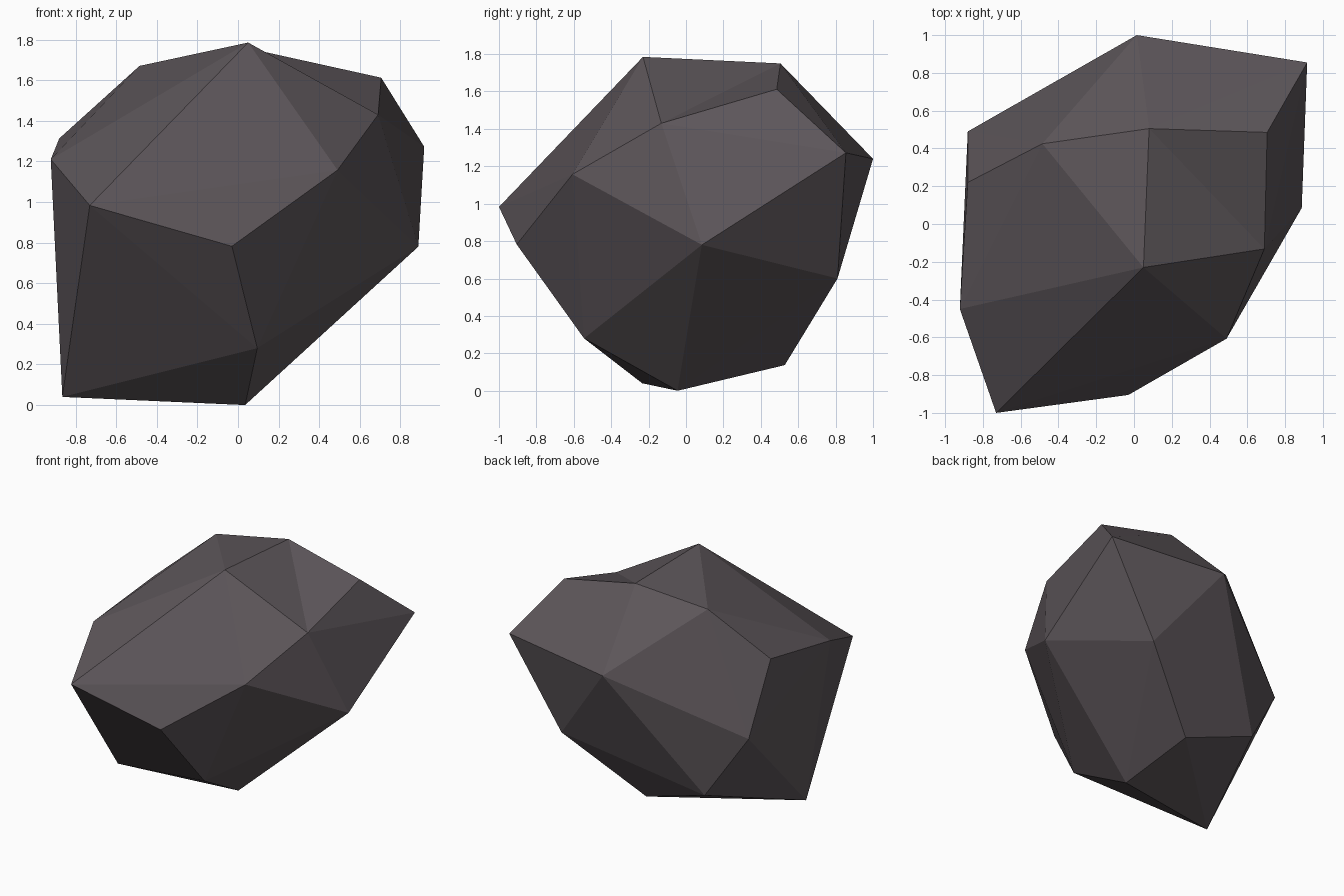
import bpy, bmesh

if "Cube" in bpy.data.objects:
    bpy.data.objects.remove(bpy.data.objects["Cube"])

# Corner points of the faceted boulder, grouped from crown to base
corners = {
    # crown
    "top_front": (0.05, -0.23, 1.785), "top_back": (0.08, 0.505, 1.75),
    "top_left": (-0.485, 0.425, 1.67), "top_right": (0.705, 0.485, 1.612),
    "shoulder_right": (0.69, -0.132, 1.43), "shoulder_left": (-0.88, 0.22, 1.313),
    # belt
    "belt_back_right": (0.917, 0.855, 1.272), "belt_back": (0.015, 1.0, 1.24),
    "belt_left": (-0.922, -0.45, 1.21), "belt_front_right": (0.49, -0.607, 1.157),
    "belt_front_left": (-0.73, -1.0, 0.983), "belt_front": (-0.03, -0.905, 0.782),
    "belt_right": (0.888, 0.085, 0.78), "belt_back_left": (-0.88, 0.49, 0.794),
    # underside
    "low_back_right": (0.5, 0.81, 0.6), "low_back_left": (-0.58, 0.6, 0.32),
    "low_front": (0.095, -0.545, 0.28), "low_back": (-0.03, 0.528, 0.137),
    "foot_left": (-0.865, -0.234, 0.04), "foot": (0.035, -0.045, 0.0),
}

# Skin the corners with flat triangles
bm = bmesh.new()
v = {name: bm.verts.new(p) for name, p in corners.items()}
bmesh.ops.convex_hull(bm, input=list(bm.verts))

# Crease the crown inwards along a shallow valley
ridge = bm.edges.get((v["top_front"], v["top_right"]))
if ridge:
    bmesh.utils.edge_rotate(ridge, True)
bmesh.ops.recalc_face_normals(bm, faces=list(bm.faces))

mesh = bpy.data.meshes.new("boulder")
bm.to_mesh(mesh)
bm.free()

# Dark stone colour
stone = bpy.data.materials.new("dark_stone")
stone.diffuse_color = (0.108, 0.092, 0.101, 1.0)
stone.use_nodes = True
stone.node_tree.nodes["Principled BSDF"].inputs["Base Color"].default_value = stone.diffuse_color
mesh.materials.append(stone)

boulder = bpy.data.objects.new("boulder", mesh)
bpy.context.collection.objects.link(boulder)
